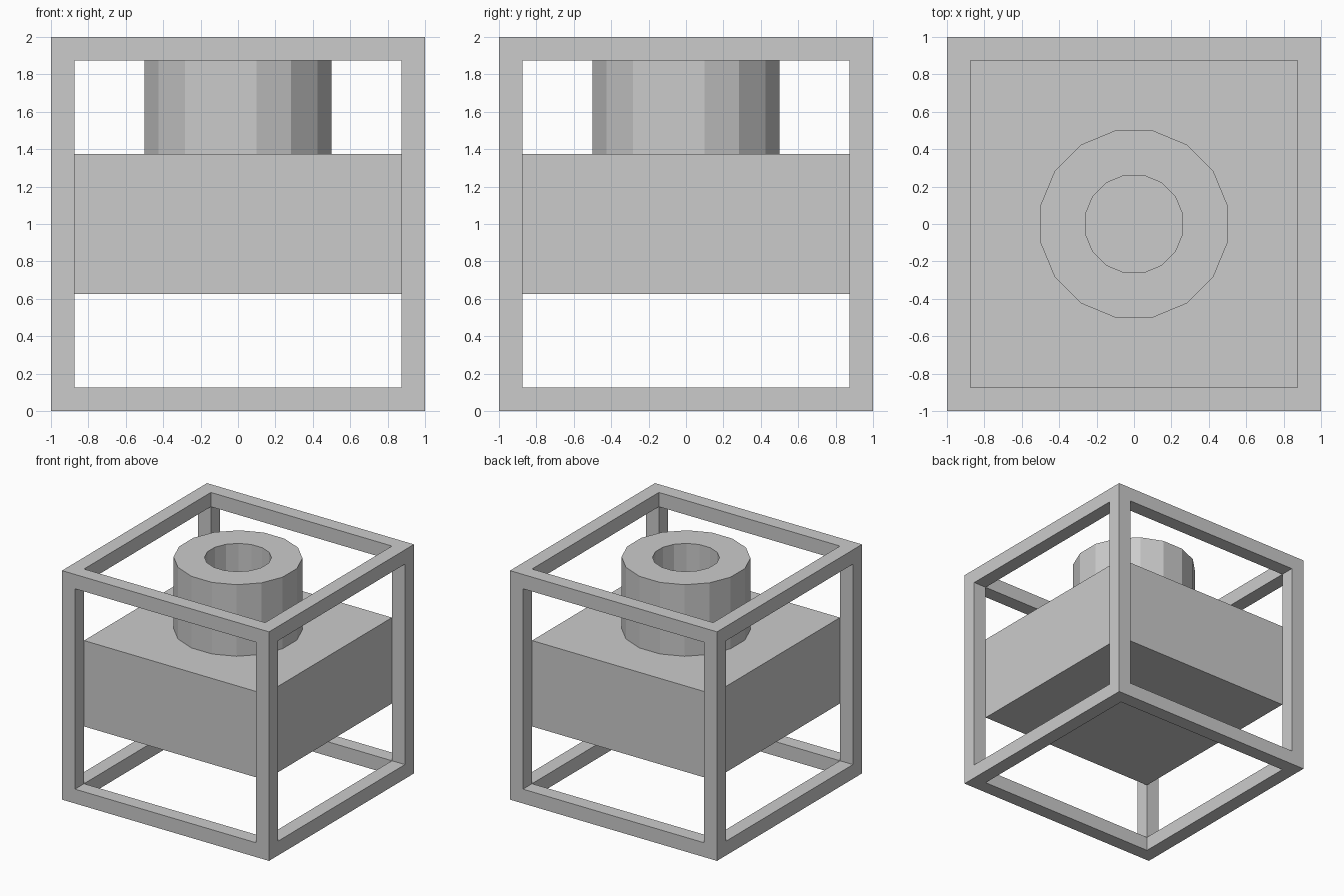
import bpy, bmesh, math
from mathutils import Matrix, Vector

if "Cube" in bpy.data.objects:
    bpy.data.objects.remove(bpy.data.objects["Cube"])

BAR = 0.125            # frame bar thickness
INNER = 1 - BAR        # half-width inside the frame


def finish(bm, name):
    bmesh.ops.remove_doubles(bm, verts=bm.verts, dist=1e-4)
    bmesh.ops.recalc_face_normals(bm, faces=bm.faces)
    mesh = bpy.data.meshes.new(name)
    bm.to_mesh(mesh)
    bm.free()
    obj = bpy.data.objects.new(name, mesh)
    bpy.context.collection.objects.link(obj)
    return obj


# Open cube frame: inset every side, push the panels in, then remove them
bm = bmesh.new()
bmesh.ops.create_cube(bm, size=2, matrix=Matrix.Translation((0, 0, 1)))
panels = list(bm.faces)
bmesh.ops.inset_individual(bm, faces=panels, thickness=BAR, use_even_offset=True)
for panel in panels:
    push = panel.normal * -BAR
    ext = bmesh.ops.extrude_face_region(bm, geom=[panel])["geom"]
    bmesh.ops.translate(bm, vec=push,
                        verts=[g for g in ext if isinstance(g, bmesh.types.BMVert)])
    caps = [g for g in ext if isinstance(g, bmesh.types.BMFace)]
    bmesh.ops.delete(bm, geom=caps + ([panel] if panel.is_valid else []), context='FACES')
finish(bm, "cube_frame")

# Solid block held between the posts
bm = bmesh.new()
bmesh.ops.create_cube(bm, size=1, matrix=Matrix.Translation((0, 0, 1))
                      @ Matrix.Diagonal((2 * INNER, 2 * INNER, 0.75, 1)))
finish(bm, "middle_block")

# Sixteen-sided tube: rectangular profile spun around z
bm = bmesh.new()
turn = Matrix.Rotation(math.pi / 16, 3, 'Z')
profile = [(0.51, 1.375), (0.51, 2.0), (0.265, 2.0), (0.265, 1.375)]
ring = [bm.verts.new(turn @ Vector((r, 0, z))) for r, z in profile]
edges = [bm.edges.new((ring[i], ring[(i + 1) % 4])) for i in range(4)]
bmesh.ops.spin(bm, geom=ring + edges, cent=(0, 0, 0), axis=(0, 0, 1),
               angle=math.tau, steps=16, use_duplicate=False)
finish(bm, "top_tube")
